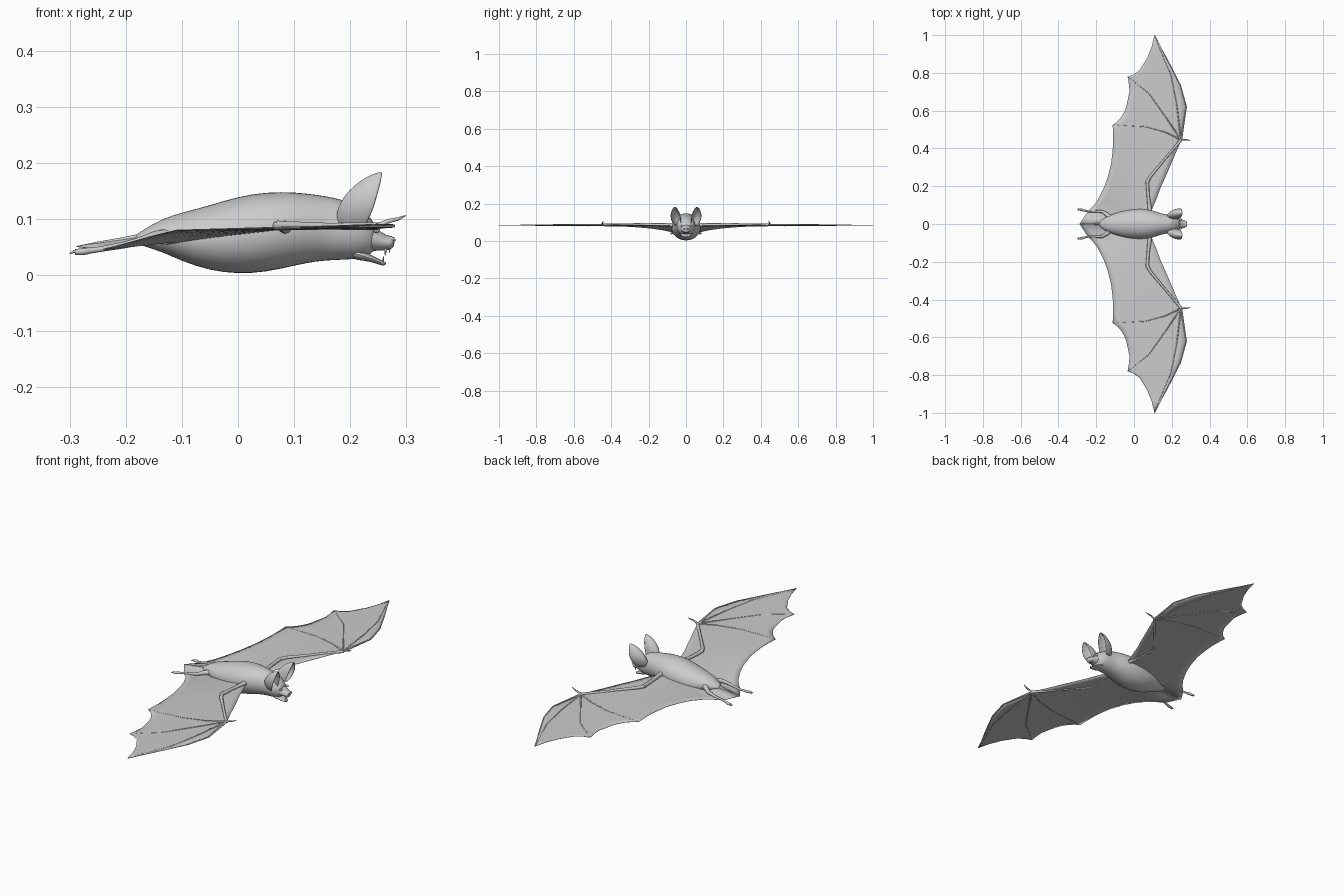
import bpy, bmesh, math
from mathutils import Vector

grey = bpy.data.materials.new("plain grey")
grey.diffuse_color = (0.6, 0.6, 0.6, 1)


def finish(obj, mirror=False, subsurf=0, thick=0, angle=60):
    """Material, modifiers and smooth shading shared by every part."""
    obj.data.materials.clear()
    obj.data.materials.append(grey)
    bpy.ops.object.select_all(action='DESELECT')
    obj.select_set(True)
    bpy.context.view_layer.objects.active = obj
    bpy.ops.object.shade_smooth_by_angle(angle=math.radians(angle))
    if thick:
        m = obj.modifiers.new("Thickness", 'SOLIDIFY')
        m.thickness, m.offset = thick, 0
    if mirror:
        m = obj.modifiers.new("Mirror", 'MIRROR')
        m.use_axis = (False, True, False)
        m.merge_threshold = 0.0005
    if subsurf:
        m = obj.modifiers.new("Smooth", 'SUBSURF')
        m.levels = m.render_levels = subsurf
    return obj


def rows_mesh(name, rows, closed=False, **kw):
    """Skin a list of equal-length point rows; closed rows get end caps."""
    bm = bmesh.new()
    vs = [[bm.verts.new(p) for p in r] for r in rows]
    n = len(rows[0])
    for a, b in zip(vs, vs[1:]):
        for i in range(n if closed else n - 1):
            j = (i + 1) % n
            bm.faces.new((a[i], a[j], b[j], b[i]))
    if closed:
        bm.faces.new(vs[0][::-1])
        bm.faces.new(vs[-1])
    bmesh.ops.recalc_face_normals(bm, faces=bm.faces)
    me = bpy.data.meshes.new(name)
    bm.to_mesh(me)
    bm.free()
    obj = bpy.data.objects.new(name, me)
    bpy.context.collection.objects.link(obj)
    return finish(obj, **kw)


def loft(name, sections, sides=20):
    """Oval sections along x: (x, bottom z, top z, half width)."""
    rows = []
    for x, lo, hi, w in sections:
        ring = [2 * math.pi * i / sides for i in range(sides)]
        rows.append([(x, w * math.cos(a), (lo + hi) / 2 + (hi - lo) / 2 * math.sin(a)) for a in ring])
    return rows_mesh(name, rows, closed=True, subsurf=1)


def tube(name, pts, radii, mirror=True):
    """Round tapered tube through points."""
    cu = bpy.data.curves.new(name, 'CURVE')
    cu.dimensions = '3D'
    cu.bevel_depth, cu.bevel_resolution, cu.use_fill_caps = 1, 2, True
    s = cu.splines.new('POLY')
    s.points.add(len(pts) - 1)
    for p, co, r in zip(s.points, pts, radii):
        p.co, p.radius = (*co, 1), r
    obj = bpy.data.objects.new(name, cu)
    bpy.context.collection.objects.link(obj)
    bpy.ops.object.select_all(action='DESELECT')
    obj.select_set(True)
    bpy.context.view_layer.objects.active = obj
    bpy.ops.object.convert(target='MESH')
    return finish(bpy.context.object, mirror=mirror)


def wing_z(x, y):
    """Height of the membrane: level outside, drooping towards the legs."""
    t = max(0, 1 - y / 0.45)
    lift = 0.025 * max(0, 1 - y / 0.065) if x < -0.15 else 0
    return 0.082 + 0.02 * x - 0.13 * t * t * max(0, 0.1 - x) + lift


# Body and skull
loft("body", [
    (-0.185, 0.058, 0.070, 0.008), (-0.165, 0.050, 0.083, 0.028), (-0.135, 0.041, 0.101, 0.044),
    (-0.10, 0.024, 0.112, 0.058), (-0.05, 0.007, 0.125, 0.072), (0.0, 0.001, 0.141, 0.080),
    (0.05, 0.004, 0.149, 0.081), (0.10, 0.016, 0.149, 0.073), (0.14, 0.024, 0.144, 0.058),
    (0.17, 0.026, 0.139, 0.051), (0.20, 0.027, 0.131, 0.049), (0.222, 0.030, 0.116, 0.041),
    (0.238, 0.038, 0.100, 0.031), (0.245, 0.045, 0.090, 0.022)])

# Snout and lower jaw around the open mouth
loft("snout", [
    (0.22, 0.042, 0.100, 0.034), (0.24, 0.042, 0.088, 0.029), (0.258, 0.044, 0.075, 0.023),
    (0.268, 0.044, 0.070, 0.020), (0.275, 0.047, 0.070, 0.018), (0.279, 0.053, 0.066, 0.011)], 16)
loft("lower_jaw", [
    (0.20, 0.027, 0.052, 0.036), (0.225, 0.026, 0.042, 0.028), (0.245, 0.021, 0.032, 0.021),
    (0.258, 0.016, 0.025, 0.014), (0.264, 0.018, 0.023, 0.008)], 16)

# Teeth, nostrils and eyes
tube("upper_fang", [(0.264, 0.011, 0.048), (0.262, 0.010, 0.034)], [0.003, 0.0004])
tube("upper_tooth", [(0.270, 0.005, 0.048), (0.270, 0.005, 0.040)], [0.002, 0.0004])
tube("lower_fang", [(0.257, 0.008, 0.020), (0.260, 0.008, 0.034)], [0.0025, 0.0004])
tube("nostril", [(0.272, 0.009, 0.063), (0.280, 0.010, 0.064)], [0.006, 0.003])
bpy.ops.mesh.primitive_uv_sphere_add(segments=14, ring_count=8, radius=0.006, location=(0.247, 0.024, 0.081))
eye = bpy.context.object
eye.name = "eye"
bpy.ops.object.transform_apply(location=True)
finish(eye, mirror=True)

# Cupped ears opening forwards: (back x, y, z, half width, depth)
ear_rows = []
for x, y, z, w, d in [(0.178, 0.036, 0.085, 0.018, 0.045), (0.175, 0.045, 0.108, 0.023, 0.058),
                      (0.183, 0.050, 0.130, 0.026, 0.060), (0.198, 0.053, 0.150, 0.024, 0.050),
                      (0.218, 0.056, 0.167, 0.017, 0.036), (0.238, 0.058, 0.178, 0.009, 0.018),
                      (0.255, 0.060, 0.183, 0.001, 0.002)]:
    row = []
    for i in range(13):
        a = math.radians(100) * (i / 6 - 1)
        f = d * (1 - math.cos(a)) / 1.17
        row.append((x + f, y + w * math.sin(a) + 0.1 * f, z - 0.15 * f))
    ear_rows.append(row)
rows_mesh("ear", ear_rows, mirror=True, thick=0.003, subsurf=1)

# Wing membrane by span station: (y, trailing x, leading x)
stations = [
    (0.0, -0.288, 0.05), (0.03, -0.268, 0.07), (0.065, -0.245, 0.09), (0.10, -0.212, 0.105),
    (0.13, -0.19, 0.118), (0.19, -0.16, 0.14), (0.245, -0.14, 0.165), (0.32, -0.121, 0.197),
    (0.39, -0.113, 0.227), (0.445, -0.11, 0.252), (0.525, -0.113, 0.264), (0.54, -0.09, 0.267),
    (0.565, -0.068, 0.270), (0.595, -0.05, 0.274), (0.62, -0.041, 0.277), (0.70, -0.024, 0.256),
    (0.735, -0.026, 0.246), (0.78, -0.034, 0.225), (0.79, -0.005, 0.220), (0.815, 0.03, 0.208),
    (0.88, 0.07, 0.174), (0.94, 0.094, 0.141), (1.0, 0.108, 0.111)]
rows = []
for y, back, front in stations:
    xs = [back + (front - back) * i / 10 for i in range(11)]
    rows.append([(x, y, wing_z(x, y)) for x in xs])
rows_mesh("wing_membrane", rows, mirror=True, thick=0.0015)

# Arm bones
tube("upper_arm", [(0.085, 0.04, 0.083), (0.083, 0.08, 0.086), (0.075, 0.15, 0.087), (0.070, 0.225, 0.088)],
     [0.016, 0.011, 0.008, 0.009])
tube("forearm", [(0.070, 0.222, 0.088), (0.085, 0.25, 0.088), (0.16, 0.34, 0.087), (0.25, 0.445, 0.087)],
     [0.009, 0.008, 0.006, 0.007])
tube("thumb", [(0.248, 0.445, 0.087), (0.268, 0.447, 0.096), (0.285, 0.445, 0.100), (0.299, 0.441, 0.106)],
     [0.005, 0.004, 0.003, 0.001])

# Finger bones fanning from the wrist
fingers = [[(0.277, 0.62), (0.246, 0.735), (0.111, 0.995)],
           [(0.225, 0.64), (0.195, 0.79), (0.110, 0.99)],
           [(0.165, 0.57), (0.08, 0.69), (-0.030, 0.778)],
           [(0.17, 0.485), (0.06, 0.515), (-0.11, 0.525)]]
for k, path in enumerate(fingers):
    flat = [(0.25, 0.445)] + path
    tube(f"finger_{k + 1}", [(x, y, wing_z(x, y)) for x, y in flat], [0.0045, 0.003, 0.0025, 0.001])

# Legs, feet, toes and tail
tube("leg", [(-0.12, 0.03, 0.070), (-0.15, 0.055, 0.068), (-0.168, 0.066, 0.062), (-0.20, 0.067, 0.054),
             (-0.24, 0.066, 0.047), (-0.265, 0.072, 0.043)], [0.014, 0.010, 0.008, 0.006, 0.005, 0.005])
tube("foot", [(-0.26, 0.070, 0.044), (-0.275, 0.075, 0.042), (-0.29, 0.077, 0.041)], [0.005, 0.0065, 0.005])
for k in range(3):
    tube(f"toe_{k + 1}", [(-0.285, 0.077, 0.042), (-0.293, 0.073 + 0.004 * k, 0.042),
                          (-0.300, 0.072 + 0.005 * k, 0.038)], [0.003, 0.0025, 0.001])
tube("tail", [(x, 0, wing_z(x, 0)) for x in (-0.17, -0.21, -0.25, -0.288)], [0.006, 0.004, 0.003, 0.001], mirror=False)
